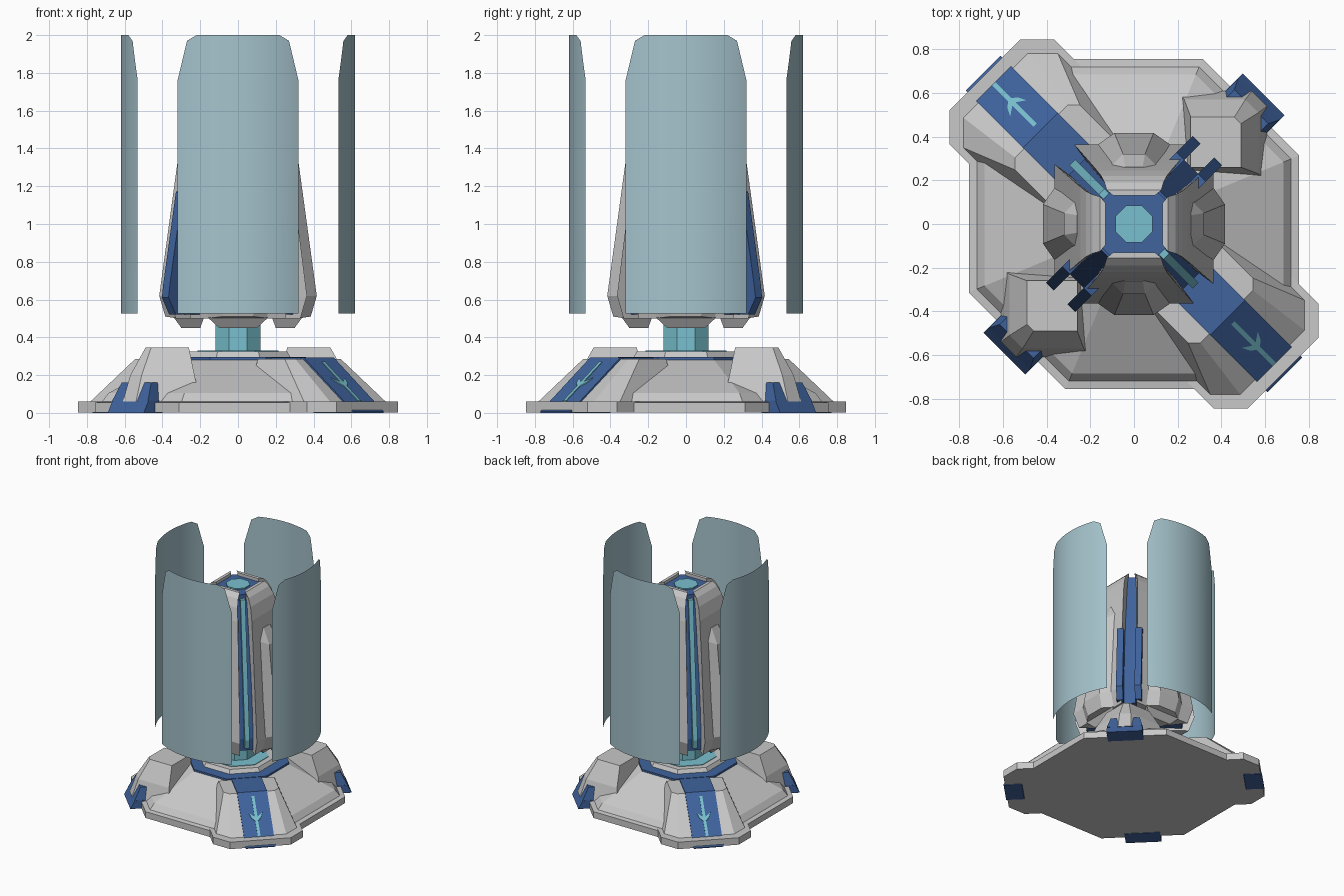
import bpy, bmesh, math
from mathutils import Matrix

cube = bpy.data.objects.get("Cube")
if cube:
    bpy.data.objects.remove(cube, do_unlink=True)


def material(name, rgb):
    m = bpy.data.materials.new(name)
    m.use_nodes = True
    m.diffuse_color = (*rgb, 1)
    m.node_tree.nodes["Principled BSDF"].inputs["Base Color"].default_value = (*rgb, 1)
    return m


GREY = material("light grey", (0.58, 0.58, 0.58))
BLUE = material("deep blue", (0.05, 0.125, 0.34))
TEAL = material("bright teal", (0.19, 0.53, 0.62))
GLASS = material("pale blue", (0.38, 0.55, 0.61))


def finish(name, bm, mat, angle, closed=True):
    if closed:
        bmesh.ops.recalc_face_normals(bm, faces=bm.faces)
    bm.transform(Matrix.Rotation(math.radians(angle), 4, "Z"))
    mesh = bpy.data.meshes.new(name)
    bm.to_mesh(mesh)
    bm.free()
    mesh.materials.append(mat)
    ob = bpy.data.objects.new(name, mesh)
    bpy.context.collection.objects.link(ob)
    return ob


def loft(name, rings, mat, angle=0):
    """Skin a stack of rings with equal point counts and cap both ends."""
    bm = bmesh.new()
    vs = [[bm.verts.new(p) for p in r] for r in rings]
    n = len(vs[0])
    for a, b in zip(vs, vs[1:]):
        for i in range(n):
            j = (i + 1) % n
            bm.faces.new((a[i], a[j], b[j], b[i]))
    bm.faces.new(vs[0])
    bm.faces.new(vs[-1])
    return finish(name, bm, mat, angle)


def prism(name, profile, v0, v1, mat, angle=0):
    """Extrude an outline of (radius, height) sideways from v0 to v1."""
    return loft(name, [[(u, v, z) for u, z in profile] for v in (v0, v1)], mat, angle)


def octagon(a, z):
    r = a / math.cos(math.pi / 8)
    return [(r * math.cos(t), r * math.sin(t), z)
            for t in (math.pi / 8 + k * math.pi / 4 for k in range(8))]


def octa(name, levels, mat):
    return loft(name, [octagon(a, z) for a, z in levels], mat)


def slab(z, u0, u1, w, c):
    """Rectangle across the radial axis with its outer corners cut."""
    return [(u0, -w, z), (u1 - c, -w, z), (u1, c - w, z),
            (u1, w - c, z), (u1 - c, w, z), (u0, w, z)]


def wedge(z, r0, w0, r1, w1):
    return [(r0, -w0, z), (r1, -w1, z), (r1, w1, z), (r0, w0, z)]


# Octagonal base, collar and neck
octa("base", [(0.757, 0.003), (0.757, 0.055), (0.72, 0.06),
              (0.685, 0.105), (0.36, 0.28)], GREY)
octa("base_top", [(0.36, 0.275), (0.36, 0.295)], BLUE)
octa("collar", [(0.28, 0.29), (0.26, 0.325)], GREY)
octa("collar_inlay", [(0.215, 0.32), (0.215, 0.329)], TEAL)
octa("neck", [(0.118, 0.32), (0.118, 0.54)], TEAL)
octa("core_foot", [(0.17, 0.5), (0.2, 0.54)], BLUE)

# Central core with a lit cap
core = [(sx * (0.15 - c), sy * (0.15 - d))
        for sx, sy, c, d in ((1, 1, 0, .045), (1, 1, .045, 0), (-1, 1, .045, 0), (-1, 1, 0, .045),
                             (-1, -1, 0, .045), (-1, -1, .045, 0), (1, -1, .045, 0), (1, -1, 0, .045))]
loft("core", [[(x, y, z) for x, y in core] for z in (0.52, 1.72)], BLUE)
octa("core_cap", [(0.085, 1.715), (0.085, 1.729)], TEAL)

# Curved shields with clipped upper corners
R, SPAN = 0.62, math.radians(31)


def shield_top(w):
    if w < 0.22:
        return 2.0
    if w < 0.27:
        return 2.0 - (w - 0.22) * 0.6
    return 1.97 - (w - 0.27) * 4.2


def shield(angle):
    bm = bmesh.new()
    cols = []
    for k in range(25):
        t = SPAN * (k / 12 - 1)
        x, y = R * math.cos(t), R * math.sin(t)
        cols.append([bm.verts.new((x, y, z)) for z in (0.525, shield_top(abs(y)))])
    for a, b in zip(cols, cols[1:]):
        f = bm.faces.new((a[0], b[0], b[1], a[1]))
        f.smooth = True
    finish("shield", bm, GLASS, angle, closed=False)


for angle in (0, 90, 180, 270):
    shield(angle)
    # Petal panel that tapers upward to a rounded top
    petal = [(0.5, 0.33, 0.25), (0.62, 0.365, 0.275), (1.3, 0.28, 0.2), (1.55, 0.245, 0.17),
             (1.65, 0.22, 0.15), (1.71, 0.19, 0.135), (1.745, 0.155, 0.125)]
    loft("petal", [wedge(z, 0.13, 0.095, r, w) for z, r, w in petal], GREY, angle)
    # Raised armour on the petal
    loft("petal_armour", [
        [(0.32, -.17, .5), (0.385, -.08, .51), (0.385, .08, .51), (0.32, .17, .5)],
        [(0.34, -.2, .62), (0.417, -.09, .62), (0.417, .09, .62), (0.34, .2, .62)],
        [(0.26, -.11, 1.37), (0.32, -.05, 1.33), (0.32, .05, 1.33), (0.26, .11, 1.37)],
        [(0.24, -.07, 1.45), (0.262, -.04, 1.45), (0.262, .04, 1.45), (0.24, .07, 1.45)],
    ], GREY, angle)
    loft("petal_foot", [wedge(0.45, 0.2, 0.06, 0.3, 0.1),
                        wedge(0.505, 0.18, 0.08, 0.34, 0.16)], GREY, angle)

for angle in (45, 135, 225, 315):
    # Blue lining of the channel between the petals
    prism("channel_lining", [(0.15, 0.52), (0.36, 0.52), (0.37, 0.62), (0.19, 1.68), (0.15, 1.68)],
          -0.05, 0.05, BLUE, angle)

# Sides with the long striped legs
for angle in (-45, 135):
    prism("light_strip", [(0.16, 0.55), (0.39, 0.55), (0.4, 0.62), (0.21, 1.69), (0.16, 1.69)],
          -0.018, 0.018, TEAL, angle)
    loft("foot_plate", [slab(0.003, 0.4, 0.967, 0.34, 0.11),
                        slab(0.06, 0.4, 0.967, 0.34, 0.11)], GREY, angle)
    loft("leg", [slab(0.05, 0.36, 0.91, 0.31, 0.1),
                 slab(0.285, 0.36, 0.6, 0.21, 0.04)], GREY, angle)
    prism("leg_stripe", [(0.84, 0), (0.977, 0), (0.977, 0.008), (0.606, 0.292),
                         (0.34, 0.292), (0.34, 0.27), (0.58, 0.27)],
          -0.113, 0.113, BLUE, angle)

    # Thin arrow lying on the sloping stripe
    def on_stripe(points):
        return [[(u, v, 0.008 + (0.977 - u) * 0.284 / 0.371 + h) for u, v in points]
                for h in (-0.003, 0.005)]
    loft("arrow_stem", on_stripe([(0.64, -.011), (0.91, -.011), (0.91, .011), (0.64, .011)]),
         TEAL, angle)
    for s in (-1, 1):
        loft("arrow_barb", on_stripe([(0.815, 0), (0.785, s * .035), (0.75, s * .052),
                                      (0.765, s * .03), (0.785, 0)]), TEAL, angle)

# Sides with the short buttresses
for angle in (45, 225):
    for s in (-1, 1):
        prism("channel_fin", [(0.25, 0.52), (0.42, 0.52), (0.475, 0.61), (0.465, 0.68),
                              (0.37, 1.17), (0.27, 1.2)], s * 0.045, s * 0.095, BLUE, angle)
    # Square buttress block, its corner pointing outward
    def block(z, lo, hi, c):
        return [(lo, lo, z), (hi, lo, z), (hi, hi - c, z), (hi - c, hi, z), (lo, hi, z)]
    loft("buttress", [block(0.06, 0.2, 0.61, 0.07), block(0.2, 0.23, 0.57, 0.06),
                      block(0.345, 0.26, 0.49, 0.03)], GREY, angle - 45)
    # Forked clip on the base edge
    prism("clip_bar", [(0.7, 0), (0.84, 0), (0.805, 0.065), (0.7, 0.065)],
          -0.135, 0.135, BLUE, angle)
    for s in (-1, 1):
        loft("clip_prong", [
            [(0.7, s * .02, .06), (0.81, s * .02, .06), (0.81, s * .135, .06), (0.7, s * .135, .06)],
            [(0.69, s * .035, .162), (0.76, s * .035, .162), (0.76, s * .11, .162),
             (0.69, s * .11, .162)]], BLUE, angle)
